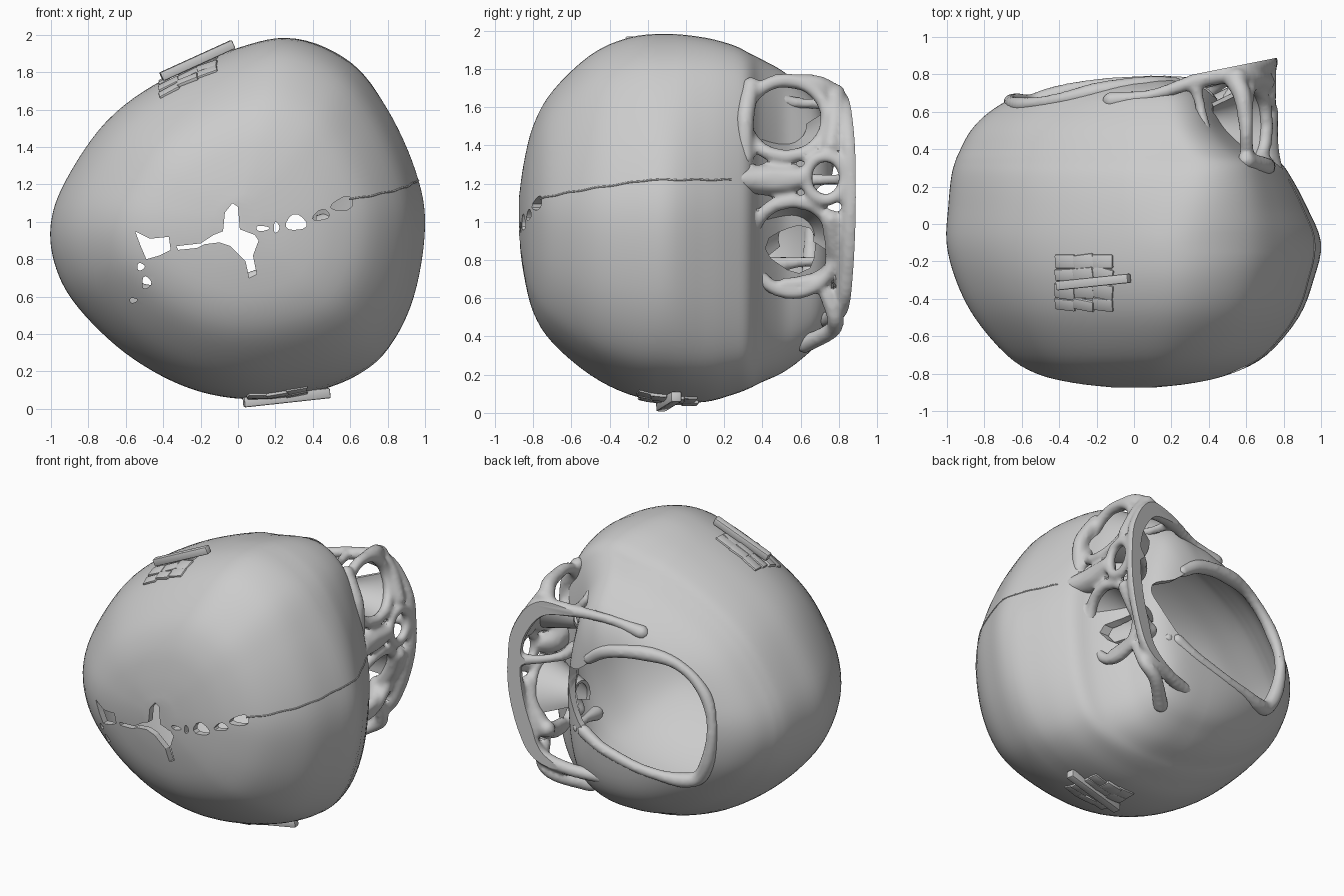
import bpy, bmesh, math, random
from mathutils import Vector
from mathutils.bvhtree import BVHTree

if "Cube" in bpy.data.objects:
    bpy.data.objects.remove(bpy.data.objects["Cube"])
random.seed(4)


def spline(pts, steps, closed=False):
    """Catmull-Rom samples through tuples of any length."""
    n, out = len(pts), []
    get = (lambda i: pts[i % n]) if closed else (lambda i: pts[max(0, min(n - 1, i))])
    for i in range(n if closed else n - 1):
        a, b, c, d = (get(i + k) for k in (-1, 0, 1, 2))
        for s in range(steps):
            t = s / steps
            out.append(tuple(.5 * (2*q + (r - p)*t + (2*p - 5*q + 4*r - w)*t*t + (3*q - p - 3*r + w)*t**3)
                             for p, q, r, w in zip(a, b, c, d)))
    return out if closed else out + [tuple(pts[-1])]


def make(name, bm):
    bmesh.ops.recalc_face_normals(bm, faces=bm.faces)
    me = bpy.data.meshes.new(name)
    bm.to_mesh(me)
    bm.free()
    ob = bpy.data.objects.new(name, me)
    bpy.context.collection.objects.link(ob)
    return ob


def pick(ob):
    bpy.ops.object.select_all(action='DESELECT')
    ob.select_set(True)
    bpy.context.view_layer.objects.active = ob


def shade(ob):
    pick(ob)
    bpy.ops.object.shade_smooth_by_angle(angle=math.radians(32))


def apply(ob, kind, **kw):
    m = ob.modifiers.new(kind, kind)
    for k, v in kw.items():
        setattr(m, k, v)
    pick(ob)
    bpy.ops.object.modifier_apply(modifier=m.name)


# Braincase: crown outline (x, z) lofted along y, squarer towards the brow
CZ = 1.02
outline = [(1, .98), (.95, 1.27), (.8, 1.6), (.6, 1.85), (.3, 1.98), (0, 1.93), (-.4, 1.76),
           (-.7, 1.54), (-.92, 1.22), (-1, .98), (-.97, .75), (-.85, .54), (-.6, .3), (-.3, .13),
           (0, .06), (.3, .08), (.6, .17), (.8, .32), (.94, .6)]
ring = [(x, (z - CZ) / .96) for x, z in spline(outline, 6, True)]
# y, x low, x high, z low, z high
sections = [(-.875, -.1, .1, .92, 1.12), (-.85, -.32, .32, .73, 1.3), (-.8, -.52, .52, .53, 1.5),
            (-.7, -.68, .71, .37, 1.68), (-.5, -.85, .88, .2, 1.87), (-.3, -.95, .96, .1, 1.96),
            (-.1, -1, 1, .06, 1.98), (.1, -.99, .92, .06, 1.96), (.25, -.975, .84, .1, 1.92),
            (.33, -.955, .78, .13, 1.88), (.39, -.93, .67, .16, 1.85), (.5, -.87, .54, .21, 1.79),
            (.6, -.77, .48, .28, 1.71), (.7, -.6, .42, .38, 1.6), (.76, -.42, .32, .54, 1.44),
            (.79, -.2, .15, .82, 1.2)]
bm = bmesh.new()
loops = []
for y, x0, x1, z0, z1 in spline(sections, 4):
    e = 1 - .4 * max(0, min(1, (y + .1) / .42))
    loops.append([bm.verts.new((u ** e * x1 if u > 0 else -u * x0, y,
                                CZ + v * ((z1 - CZ) if v > 0 else (CZ - z0)))) for u, v in ring])
N = len(ring)
for a, b in zip(loops, loops[1:]):
    for i in range(N):
        bm.faces.new((a[i], a[(i+1) % N], b[(i+1) % N], b[i]))
for lp in (loops[0], loops[-1]):
    bm.faces.new(lp)
bmesh.ops.recalc_face_normals(bm, faces=bm.faces)
surface = BVHTree.FromBMesh(bm)
skull = make("braincase", bm)
apply(skull, 'SOLIDIFY', thickness=.045, offset=-1)


# Cutters: suture gaps, base opening, opening behind the eye
def cut(pts, lo, hi, axis='y'):
    pos = (lambda a, b, d: (a, d, b)) if axis == 'y' else (lambda a, b, d: (d, a, b))
    bm = bmesh.new()
    bot, top = ([bm.verts.new(pos(a, b, d)) for a, b in pts] for d in (lo, hi))
    n = len(pts)
    for f in [bot, top] + [(bot[i], bot[(i+1) % n], top[(i+1) % n], top[i]) for i in range(n)]:
        bm.faces.new(f)
    cutter = make("gap_cutter", bm)
    cutter.hide_render = True
    apply(skull, 'BOOLEAN', operation='DIFFERENCE', object=cutter, solver='EXACT')
    bpy.data.objects.remove(cutter)


def oval(cx, cz, rx, rz, tilt=0, n=14):
    c, s, out = math.cos(tilt), math.sin(tilt), []
    for i in range(n):
        a = 2 * math.pi * i / n
        k = 1 + .12 * math.sin(3 * a + cx * 9)
        p, q = rx * k * math.cos(a), rz * k * math.sin(a)
        out.append((cx + p*c - q*s, cz + p*s + q*c))
    return out


cut([(-.55, .95), (-.47, .91), (-.37, .92), (-.36, .85), (-.42, .82), (-.49, .8), (-.52, .87)], -1, -.4)
cut([(-.33, .87), (-.2, .885), (-.13, .93), (-.08, .95), (-.07, 1.05), (-.03, 1.1), (0, 1.08), (.01, .96),
     (.09, .93), (.11, .9), (.08, .82), (.1, .72), (.06, .7), (.04, .79), (-.04, .87), (-.1, .89),
     (-.18, .88), (-.22, .86), (-.32, .85)], -1, -.5)
for o in [(.13, .965, .035, .014), (.205, .97, .015, .028), (.31, .995, .055, .042), (.445, 1.035, .045, .026, .3),
          (.56, 1.095, .06, .034, .3), (-.49, .675, .024, .032), (-.52, .76, .02, .02), (-.56, .58, .02, .013)]:
    cut(oval(*o), -1, -.4)
base = spline([(-.64, .95), (-.59, 1.2), (-.42, 1.37), (-.2, 1.42), (.1, 1.37), (.3, 1.22), (.42, 1.17),
               (.4, 1.02), (.25, .8), (0, .7), (-.3, .64), (-.54, .66)], 4, True)
cut(base, .4, 1)
cut(oval(.56, .86, .13, .12), .34, .9, 'x')
shade(skull)


# Bones: swept beads (x, y, z, radius) fused into one surface
def bone(bm, *pts, steps=7):
    for x, y, z, r in spline(pts, steps):
        vs = bmesh.ops.create_icosphere(bm, subdivisions=2, radius=r)['verts']
        bmesh.ops.translate(bm, verts=vs, vec=(x, y, z))


def fuse(name, bm):
    ob = make(name, bm)
    apply(ob, 'REMESH', mode='VOXEL', voxel_size=.015)
    apply(ob, 'SMOOTH', factor=.5, iterations=4)
    shade(ob)
    return ob


# Lumpy rim around the back of the base opening
rim = bmesh.new()
pts = []
for x, z in base[::2]:
    h = surface.ray_cast(Vector((x, 2, z)), Vector((0, -1, 0)))[0]
    if h and x < .28:
        out = Vector((x + .1, 0, z - 1.02)).normalized() * .02
        pts.append((h.x + out.x, h.y - .025, h.z + out.z, random.uniform(.036, .052)))
k = max(range(len(pts)), key=lambda i: (Vector(pts[i][:3]) - Vector(pts[i-1][:3])).length)
bone(rim, *(pts[k:] + pts[:k]), steps=7)
fuse("base_rim", rim)


def orbit_point(cy, cz, ry, rz, side, a):
    # a = 0 at the nose side, pi at the temple side, pi/2 at the floor
    med = math.cos(a)
    return Vector((.655 + .055 * med - .02 * math.sin(a) ** 2, cy + ry * math.sin(a), cz - side * rz * med))


face = bmesh.new()
orbits = [(.525, 1.54, .215, .2, 1), (.56, .87, .225, .24, -1)]
for o in orbits:
    ring_pts = [orbit_point(*o, math.pi * i / 6) for i in range(13)]
    bone(face, *[(p.x, p.y, p.z, .038) for p in ring_pts])
    cy, cz, s = o[0], o[1], o[4]
    # cheek corner, temple strut, brow and floor
    bone(face, (.6, cy - .05, cz + s*.2, .035), (.58, .68, cz + s*.18, .05), (.53, .78, cz + s*.12, .055))
    bone(face, (.38, .45, cz + s*.1, .05), (.36, .6, cz + s*.08, .03), (.33, .73, cz + s*.08, .035))
    bone(face, (.71, .31, cz - s*.2, .05), (.7, .31, cz, .05), (.6, .34, cz + s*.17, .05))
    bone(face, (.7, .76, cz - s*.14, .055), (.64, .78, cz, .055), (.55, .78, cz + s*.13, .055))
# nasal bridge, nose rim, jaw band running into the cheek arches
bone(face, (.75, .28, 1.22, .05), (.7, .38, 1.22, .08), (.69, .5, 1.22, .085), (.72, .6, 1.23, .055))
bone(face, *[(.73, .73 + .1 * math.sin(a), 1.23 + .115 * math.cos(a), .033)
             for a in [math.pi * i / 5 for i in range(11)]])
bone(face, (-.12, .66, 1.55, .05), (.1, .69, 1.59, .035), (.35, .77, 1.62, .045), (.56, .82, 1.6, .06),
     (.69, .85, 1.42, .055), (.72, .865, 1.22, .05), (.71, .86, 1.0, .055), (.65, .85, .76, .055),
     (.56, .82, .58, .05), (.36, .76, .5, .045), (.1, .68, .48, .05))
bone(face, (.58, .74, .62, .045), (.56, .78, .5, .045), (.46, .76, .43, .045), (.3, .62, .36, .05))
bone(face, (.7, .86, 1.22, .045), (.58, .78, 1.22, .03), (.5, .66, 1.22, .035), (.5, .52, 1.22, .05))
facial = fuse("facial_bones", face)
# flat saw cut under the upper jaw
bm = bmesh.new()
bm.from_mesh(facial.data)
bmesh.ops.bisect_plane(bm, geom=bm.verts[:] + bm.edges[:] + bm.faces[:], plane_co=(.76, .888, 1.2),
                       plane_no=(-.2, 1, 0), clear_outer=True)
bmesh.ops.holes_fill(bm, edges=[e for e in bm.edges if e.is_boundary], sides=0)
bm.to_mesh(facial.data)
bm.free()
shade(facial)

# Eye socket walls: funnels left open on the temple side
for name, o in zip(("upper_eye_socket", "lower_eye_socket"), orbits):
    apex = Vector((.42, o[0] + .03, o[1] - o[4] * .08))
    bm = bmesh.new()
    rows = []
    for i in range(25):
        edge = orbit_point(*o, math.radians(-115 + 215 * i / 24))
        rows.append([bm.verts.new((edge.x + (apex.x - edge.x) * t, *edge.lerp(apex, .55 * t).yz))
                     for t in (0, .2, .4, .6, .8, 1)])
    for a, b in zip(rows, rows[1:]):
        for k in range(5):
            bm.faces.new((a[k], a[k+1], b[k+1], b[k]))
    wall = make(name, bm)
    apply(wall, 'SOLIDIFY', thickness=.022, offset=0)
    shade(wall)

# Healed suture: a fine ridge across the forehead
cu = bpy.data.curves.new("suture_ridge", 'CURVE')
cu.dimensions, cu.bevel_depth, cu.bevel_resolution = '3D', .005, 1
hits = []
for i in range(46):
    a = math.radians(-52 + 68 * i / 45)
    z = 1.12 + .1 * min(1, i / 27) + .0025 * math.sin(i * .9)
    d = Vector((math.cos(a), math.sin(a), 0))
    hits.append(surface.ray_cast(d * 2 + Vector((0, 0, z)), -d)[0])
sp = cu.splines.new('POLY')
sp.points.add(len(hits) - 1)
for p, h in zip(sp.points, hits):
    p.co = (*h, 1)
bpy.context.collection.objects.link(bpy.data.objects.new("suture_ridge", cu))


# Raised clips on both sides: a bar over small pads sunk in the surface
def block(bm, centre, along, normal, size):
    x = along.normalized()
    y = normal.cross(x).normalized()
    n = x.cross(y)
    for v in bmesh.ops.create_cube(bm, size=1)['verts']:
        v.co = centre + x * v.co.x * size[0] + y * v.co.y * size[1] + n * v.co.z * size[2]


def clip(name, start, end, side, bar):
    bm = bmesh.new()
    a, b = Vector(start), Vector(end)
    mid, d = (a + b) / 2, b - a
    block(bm, mid, d, Vector((0, 0, side)), (d.length, bar, bar))
    for u in (-.15, -.05, .05):
        for w in (-.12, -.05, .04, .11):
            h, n = surface.ray_cast(Vector((mid.x + u, mid.y + w, 1 + side * 2)), Vector((0, 0, -side)))[:2]
            skew = Vector((1, random.uniform(-.2, .2), 0))
            block(bm, h, skew - n * n.dot(skew), n, (.12, random.uniform(.06, .09), random.uniform(.018, .035)))
    ob = make(name, bm)
    apply(ob, 'BEVEL', width=.008, segments=2)
    shade(ob)


clip("top_clip", (-.41, -.33, 1.775), (-.025, -.29, 1.95), 1, .05)
clip("bottom_clip", (.03, -.13, .035), (.49, -.05, .085), -1, .055)
